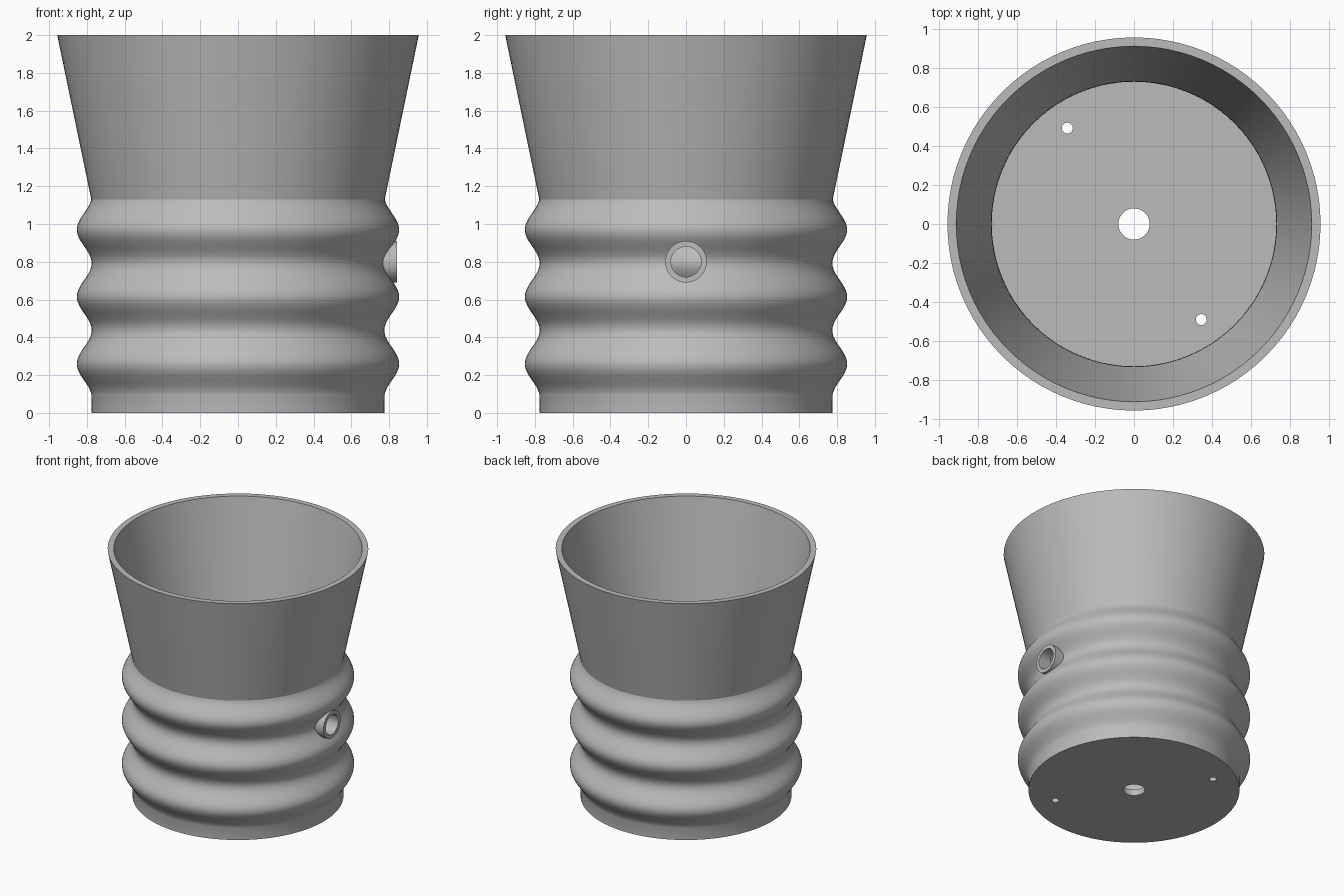
import bpy, bmesh, math
from mathutils import Vector, Matrix

if "Cube" in bpy.data.objects:
    bpy.data.objects.remove(bpy.data.objects["Cube"])

grey = bpy.data.materials.new("plain_grey")
grey.use_nodes = True
colour = (0.5, 0.5, 0.5, 1)
grey.diffuse_color = colour
grey.node_tree.nodes["Principled BSDF"].inputs["Base Color"].default_value = colour

WALL = 0.045
FLOOR = 0.05
RIDGE_START, RIDGE_END = 0.1, 1.13
PERIOD, FIRST_PEAK = 0.355, 0.26


def make_object(name, bm):
    bmesh.ops.recalc_face_normals(bm, faces=bm.faces)
    mesh = bpy.data.meshes.new(name)
    bm.to_mesh(mesh)
    bm.free()
    mesh.materials.append(grey)
    obj = bpy.data.objects.new(name, mesh)
    bpy.context.collection.objects.link(obj)
    return obj


def lathe(name, profile, segments=96):
    bm = bmesh.new()
    verts = [bm.verts.new((r, 0, z)) for r, z in profile]
    edges = [bm.edges.new(pair) for pair in zip(verts, verts[1:])]
    bmesh.ops.spin(bm, geom=verts + edges, cent=(0, 0, 0), axis=(0, 0, 1),
                   angle=math.tau, steps=segments, use_duplicate=False)
    bmesh.ops.remove_doubles(bm, verts=bm.verts, dist=0.0005)
    return make_object(name, bm)


def rod(name, start, end, radius, segments=48):
    start, end = Vector(start), Vector(end)
    axis = end - start
    matrix = Matrix.Translation((start + end) / 2) @ axis.to_track_quat('Z', 'Y').to_matrix().to_4x4()
    bm = bmesh.new()
    bmesh.ops.create_cone(bm, cap_ends=True, segments=segments, radius1=radius,
                          radius2=radius, depth=axis.length, matrix=matrix)
    return make_object(name, bm)


def combine(target, tool, operation):
    mod = target.modifiers.new(tool.name, 'BOOLEAN')
    mod.operation, mod.solver, mod.object = operation, 'EXACT', tool
    bpy.context.view_layer.objects.active = target
    bpy.ops.object.modifier_apply(modifier=mod.name)
    bpy.data.objects.remove(tool)


# Three rounded ridges between the foot and the flared rim
def ridge_radius(z):
    return 0.775 + 0.039 * (1 + math.cos(math.tau * (z - FIRST_PEAK) / PERIOD))


steps = 72
heights = [RIDGE_START + (RIDGE_END - RIDGE_START) * i / steps for i in range(steps + 1)]
ridges = [(ridge_radius(z), z) for z in heights]

# Hollow pot wall: outside going up, inside coming back down
outside = [(0, 0), (0.775, 0)] + ridges + [(0.957, 2)]
inside = [(0.957 - WALL, 2)] + [(r - WALL, z) for r, z in reversed(ridges)]
inside += [(0.775 - WALL, FLOOR), (0, FLOOR)]
pot = lathe("pot", outside + inside)

# Side spout with its bore
combine(pot, rod("spout", (0.76, 0, 0.8), (0.843, 0, 0.8), 0.11), 'UNION')
combine(pot, rod("spout_bore", (0.6, 0, 0.8), (1, 0, 0.8), 0.08), 'DIFFERENCE')

# Drain holes through the floor
for x, y, radius in ((0, 0, 0.08), (-0.342, 0.492, 0.028), (0.345, -0.49, 0.028)):
    combine(pot, rod("drain_hole", (x, y, -0.1), (x, y, 0.2), radius), 'DIFFERENCE')

# Smooth shading with crisp rims
bpy.ops.object.select_all(action='DESELECT')
pot.select_set(True)
bpy.context.view_layer.objects.active = pot
bpy.ops.object.shade_smooth_by_angle(angle=math.radians(20))
